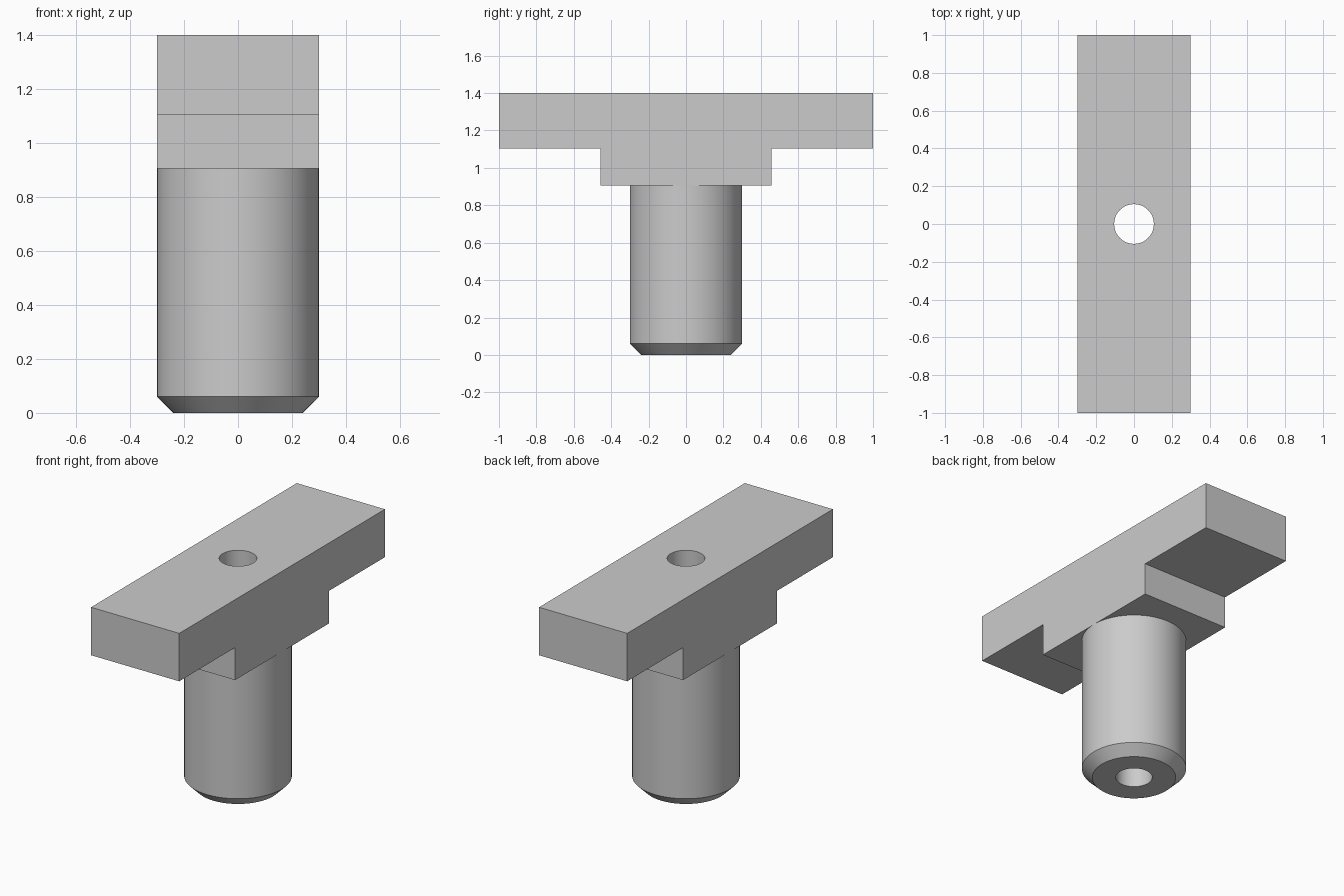
import bpy, bmesh, math

cube = bpy.data.objects.get("Cube")
if cube:
    bpy.data.objects.remove(cube, do_unlink=True)

BORE = 0.105
SEGMENTS = 96

steel = bpy.data.materials.new("plain_grey")
steel.use_nodes = True
grey = (0.6, 0.6, 0.6, 1)
steel.diffuse_color = grey
steel.node_tree.nodes["Principled BSDF"].inputs["Base Color"].default_value = grey


def finish(name, bm):
    bmesh.ops.recalc_face_normals(bm, faces=bm.faces)
    mesh = bpy.data.meshes.new(name)
    bm.to_mesh(mesh)
    bm.free()
    mesh.materials.append(steel)
    obj = bpy.data.objects.new(name, mesh)
    bpy.context.collection.objects.link(obj)
    return obj


def smooth(obj):
    bpy.ops.object.select_all(action="DESELECT")
    obj.select_set(True)
    bpy.context.view_layer.objects.active = obj
    bpy.ops.object.shade_smooth_by_angle(angle=math.radians(30))


# Stepped head: a T profile extruded across the width
bm = bmesh.new()
half = [(1, 1.4), (1, 1.105), (0.457, 1.105), (0.457, 0.905)]
profile = half + [(-y, z) for y, z in reversed(half)]
face = bm.faces.new([bm.verts.new((-0.3, y, z)) for y, z in profile])
side = bmesh.ops.extrude_face_region(bm, geom=[face])["geom"]
bmesh.ops.translate(bm, vec=(0.6, 0, 0),
                    verts=[v for v in side if isinstance(v, bmesh.types.BMVert)])
head = finish("stepped_head", bm)

# Bore through the head
bm = bmesh.new()
bmesh.ops.create_cone(bm, cap_ends=True, segments=SEGMENTS,
                      radius1=BORE, radius2=BORE, depth=4)
cutter = finish("bore_cutter", bm)
cutter.hide_render = True
bpy.context.view_layer.objects.active = head
cut = head.modifiers.new("bore", "BOOLEAN")
cut.operation = "DIFFERENCE"
cut.solver = "EXACT"
cut.object = cutter
bpy.ops.object.modifier_apply(modifier=cut.name)
bpy.data.objects.remove(cutter, do_unlink=True)
smooth(head)

# Hollow shaft with a chamfered foot, turned about z and closed by the head
bm = bmesh.new()
outline = [(BORE, 0.905), (BORE, 0), (0.24, 0), (0.3, 0.06), (0.3, 0.905)]
verts = [bm.verts.new((r, 0, z)) for r, z in outline]
edges = [bm.edges.new(pair) for pair in zip(verts, verts[1:])]
bmesh.ops.spin(bm, geom=verts + edges, cent=(0, 0, 0), axis=(0, 0, 1),
               angle=math.tau, steps=SEGMENTS, use_merge=True)
bmesh.ops.remove_doubles(bm, verts=bm.verts, dist=0.0001)
# Open shell: orient outwards explicitly by the bottom ring
shaft = finish("hollow_shaft", bm)
smooth(shaft)
